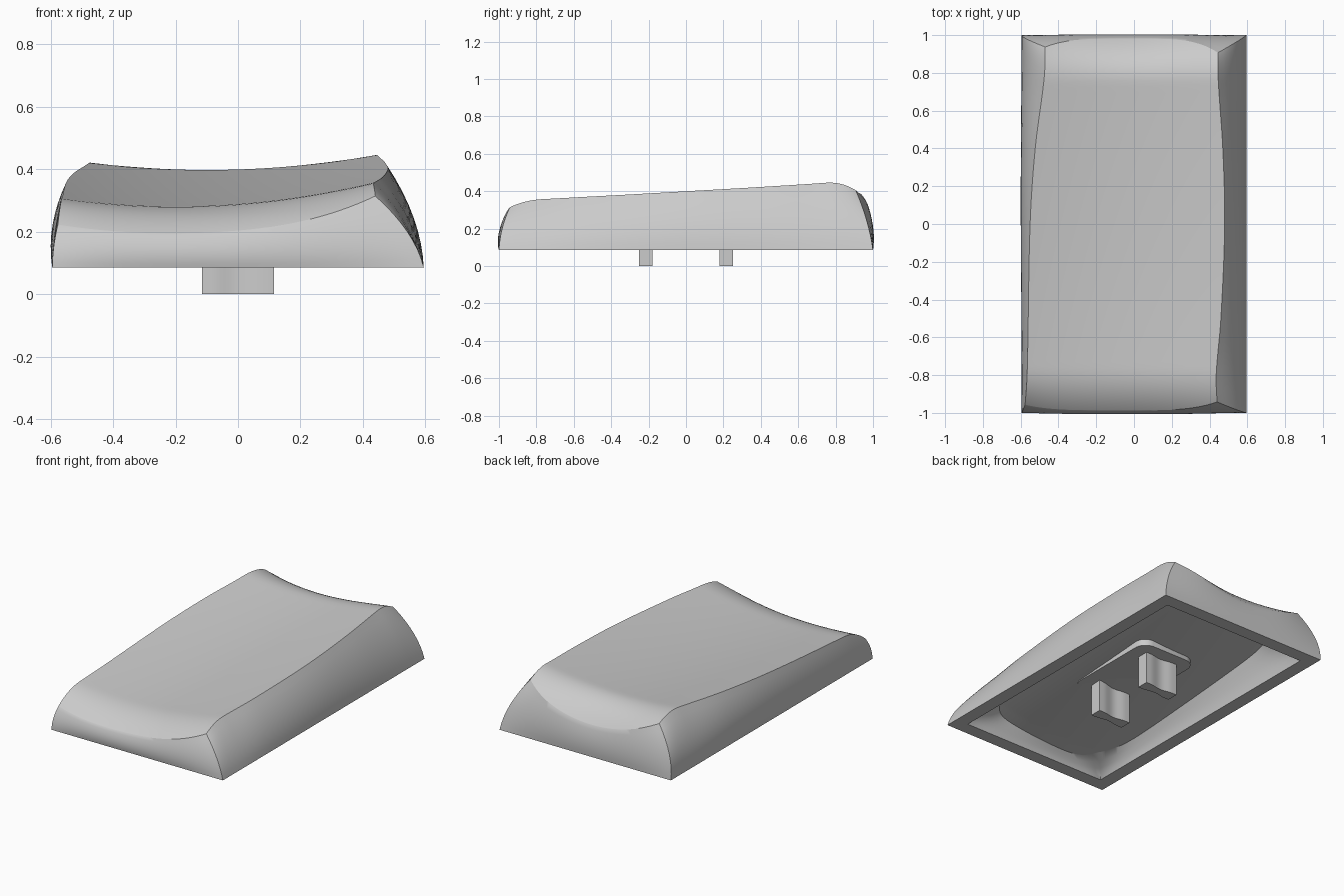
import bpy, bmesh, math

cube = bpy.data.objects.get("Cube")
if cube:
    bpy.data.objects.remove(cube)

NU, NV = 36, 64          # grid resolution across and along
BASE = 0.085             # height of the open rim
HALF_X, RIM = 0.595, 0.085

grey = bpy.data.materials.new("plain grey")
grey.use_nodes = True
colour = (0.6, 0.6, 0.6, 1)
grey.diffuse_color = colour
grey.node_tree.nodes["Principled BSDF"].inputs["Base Color"].default_value = colour


def finish(bm, name, angle=30):
    bmesh.ops.recalc_face_normals(bm, faces=bm.faces)
    mesh = bpy.data.meshes.new(name)
    bm.to_mesh(mesh)
    bm.free()
    mesh.materials.append(grey)
    obj = bpy.data.objects.new(name, mesh)
    bpy.context.collection.objects.link(obj)
    bpy.ops.object.select_all(action='DESELECT')
    obj.select_set(True)
    bpy.context.view_layer.objects.active = obj
    bpy.ops.object.shade_smooth_by_angle(angle=math.radians(angle))
    return obj


def curve(points, t):
    """Smooth curve through (position, value) points."""
    n = len(points)
    i = max(k for k in range(n - 1) if k == 0 or points[k][0] <= t)

    def slope(k):
        a, b = points[max(k - 1, 0)], points[min(k + 1, n - 1)]
        return (b[1] - a[1]) / (b[0] - a[0])
    (x0, y0), (x1, y1) = points[i], points[i + 1]
    h = x1 - x0
    s = min(max((t - x0) / h, 0), 1)
    return (y0 * (1 + 2 * s) * (1 - s) ** 2 + slope(i) * h * s * (1 - s) ** 2
            + y1 * s * s * (3 - 2 * s) + slope(i + 1) * h * s * s * (s - 1))


# Plan outline of the dished top
LEFT = [(-1, -.58), (-.8, -.566), (0, -.55), (.4, -.523), (.78, -.475), (.95, -.47)]
RIGHT = [(-.95, .44), (-.8, .435), (-.5, .46), (0, .48), (.4, .47), (.78, .445), (.95, .445)]


def lerp(a, b, t):
    return a + (b - a) * t


def channel(x, y):
    t = (y + .78) / 1.56
    sag = .01 * max(1 - (y / .78) ** 2, 0)
    return lerp(.28, .40, t) - sag + lerp(.19, .16, t) * (x + lerp(.2, .1, t)) ** 2


def top(u, v):
    """Dished top that rolls over at the front and back."""
    corner = abs(u) ** 4
    front = -.987 + corner * (.045 if u > 0 else .03)
    back = .982 - corner * (.075 if u > 0 else .045)
    y = lerp(front, back, (v + 1) / 2)
    x = lerp(curve(LEFT, y), curve(RIGHT, y), (u + 1) / 2)
    if y < 0:
        t, drop = (-.76 - y) / (-.76 - front), .07 - .035 * max(u, 0) ** 3
    else:
        t, drop = (y - .74) / (back - .74), .14 - .09 * u * u
    return x, y, channel(x, y) - drop * min(max(t, 0), 1) ** 2.3


def ceiling(u, v):
    x = .46 * u * (1 - .18 * v ** 8)
    y = .87 * v * (1 - .11 * u ** 8)
    return x, y, channel(x, y) - .125


def wall(t):
    """Bulging outer wall, from the base (t = 0) to the top edge (t = 1)."""
    def place(u, v):
        x, y, z = top(u, v)
        b = 4 * t * (1 - t)
        bulge = .021 + .017 * v if u < 0 else .025
        return (lerp(HALF_X * u, x, t) + bulge * b * u ** 5,
                lerp(v, y, t) + .012 * b * v ** 5, lerp(BASE, z, t))
    return place


def inner_wall(t):
    def place(u, v):
        x, y, z = ceiling(u, v)
        s = t ** 1.5
        return (lerp((HALF_X - RIM) * u, x, s), lerp((1 - RIM) * v, y, s), lerp(BASE, z, t))
    return place


# Shell: top, walls, rim and hollow underside
US = [2 * i / NU - 1 for i in range(NU + 1)]
VS = [math.sin(math.pi * (j / NV - .5)) for j in range(NV + 1)]
loop_ids = ([(i, 0) for i in range(NU)] + [(NU, j) for j in range(NV)]
            + [(i, NV) for i in range(NU, 0, -1)] + [(0, j) for j in range(NV, 0, -1)])
bm = bmesh.new()


def patch(place):
    g = [[bm.verts.new(place(u, v)) for v in VS] for u in US]
    for i in range(NU):
        for j in range(NV):
            bm.faces.new((g[i][j], g[i + 1][j], g[i + 1][j + 1], g[i][j + 1]))
    return [g[i][j] for i, j in loop_ids]


def ring(place):
    return [bm.verts.new(place(US[i], VS[j])) for i, j in loop_ids]


loops = [patch(top)]
loops += [ring(wall(k / 8)) for k in range(7, -1, -1)]
loops += [ring(inner_wall(k / 4)) for k in range(4)]
loops.append(patch(ceiling))
for a, b in zip(loops, loops[1:]):
    for k in range(len(a)):
        m = (k + 1) % len(a)
        bm.faces.new((a[k], a[m], b[m], b[k]))
finish(bm, "keycap_shell")


def prism(name, outline, z0, z1):
    bm = bmesh.new()
    face = bm.faces.new([bm.verts.new((x, y, z0)) for x, y in outline])
    out = bmesh.ops.extrude_face_region(bm, geom=[face])
    for v in out["geom"]:
        if isinstance(v, bmesh.types.BMVert):
            v.co.z = z1
    return finish(bm, name)


# Rounded mounting pad, nearly flush with the ceiling
pad = []
for k in range(32):
    a = math.tau * (k + .5) / 32
    sx, sy = math.copysign(1, math.cos(a)), math.copysign(1, math.sin(a))
    pad.append((sx * .12 + .08 * math.cos(a), sy * .25 + .08 * math.sin(a)))
prism("mounting_pad", pad, .205, .25)

# Two waisted stems
for name, cy in (("front_stem", -.215), ("back_stem", .215)):
    half = []
    for k in range(17):
        x = -.115 + .23 * k / 16
        waist = .5 + .5 * math.cos(math.pi * min(abs(x) / .085, 1))
        half.append((x, .037 - .012 * waist))
    outline = [(x, cy - w) for x, w in half] + [(x, cy + w) for x, w in reversed(half)]
    prism(name, outline, 0, .23)
